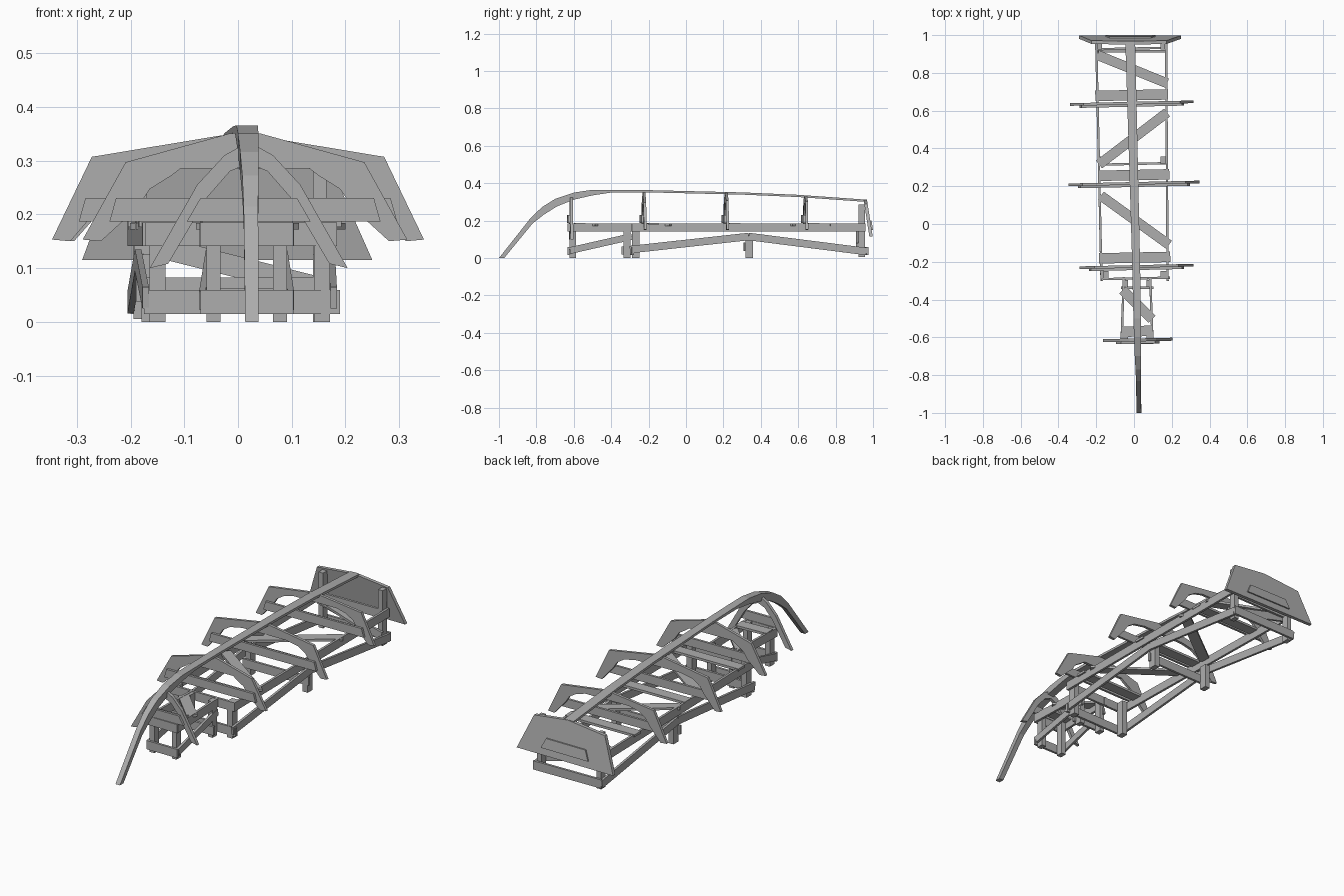
import bpy, bmesh
from mathutils import Vector

wood = bpy.data.materials.new("grey_timber")
wood.diffuse_color = (0.42, 0.42, 0.42, 1)


def finish(bm, name):
    bmesh.ops.recalc_face_normals(bm, faces=bm.faces)
    me = bpy.data.meshes.new(name)
    bm.to_mesh(me)
    bm.free()
    me.materials.append(wood)
    ob = bpy.data.objects.new(name, me)
    bpy.context.collection.objects.link(ob)
    return ob


def beam(name, a, b, width, height):
    """Straight plank from a to b: width is horizontal, height is upright."""
    a, b = Vector(a), Vector(b)
    d = (b - a).normalized()
    side = d.cross(Vector((0, 0, 1)))
    side = Vector((1, 0, 0)) if side.length < 0.2 else side.normalized()
    up = side.cross(d)
    bm = bmesh.new()
    rings = []
    for p in (a, b):
        rings.append([bm.verts.new(p + side * width / 2 * s + up * height / 2 * t)
                      for s, t in ((-1, -1), (1, -1), (1, 1), (-1, 1))])
    bm.faces.new(rings[0])
    bm.faces.new(rings[1])
    for i in range(4):
        j = (i + 1) % 4
        bm.faces.new((rings[0][i], rings[0][j], rings[1][j], rings[1][i]))
    return finish(bm, name)


def slab(name, pts, y, thick, yaw=0.0, lean=0.0):
    """Upright x-z outline given depth along y; lean tips it back at the foot."""
    bm = bmesh.new()
    f = bm.faces.new([bm.verts.new((x, y + yaw * x + lean * (0.31 - z), z)) for x, z in pts])
    r = bmesh.ops.extrude_face_region(bm, geom=[f])
    for v in r["geom"]:
        if isinstance(v, bmesh.types.BMVert):
            v.co.y += thick
    return finish(bm, name)


# Ridge beam: swept section (y, top z, x centre, width, depth)
ridge = [(-1.0, 0.0, 0.026, 0.025, 0.0), (-0.83, 0.215, 0.024, 0.027, 0.03),
         (-0.77, 0.272, 0.023, 0.03, 0.04), (-0.7, 0.316, 0.021, 0.034, 0.04),
         (-0.6, 0.35, 0.019, 0.038, 0.038), (-0.5, 0.365, 0.017, 0.04, 0.03),
         (-0.4, 0.365, 0.015, 0.041, 0.015), (-0.2, 0.363, 0.011, 0.042, 0.012),
         (0.3, 0.351, -0.002, 0.046, 0.012), (0.6, 0.338, -0.01, 0.049, 0.012),
         (0.965, 0.312, -0.02, 0.052, 0.012)]
bm = bmesh.new()
rings = []
for y, z, x, w, d in ridge:
    dy, dz = (0.028, 0.0) if d == 0 else (0.01 if y < -0.65 else 0, d)
    rings.append([bm.verts.new(c) for c in ((x - w / 2, y, z), (x + w / 2, y, z),
                  (x + w / 2, y + dy, z - dz), (x - w / 2, y + dy, z - dz))])
for r0, r1 in zip(rings, rings[1:]):
    for i in range(4):
        j = (i + 1) % 4
        bm.faces.new((r0[i], r0[j], r1[j], r1[i]))
bm.faces.new(rings[0])
bm.faces.new(rings[-1])
finish(bm, "ridge_beam")


# Arched ribs with tie beams: y, centre, foot half, knee half, knee z, apex z
def rib(y, cx, foot, knee, kz, apex):
    outer = [(foot, 0.153), (knee, kz), (0.03, apex)]
    inner = [(0.12, kz - 0.012), (knee - 0.085, kz - 0.025), (knee - 0.045, kz - 0.05),
             (knee - 0.022, kz - 0.085), (foot - 0.034, 0.15)]
    half = outer[::-1] + inner[::-1]
    pts = [(cx + x, z) for x, z in half] + [(cx - x, z) for x, z in half[::-1]]
    slab("rib", pts, y - 0.007, 0.014, 0.022)
    t = foot - 0.05
    slab("rib_tie", [(cx - t, 0.187), (cx + t, 0.187), (cx + t - 0.012, 0.23),
                     (cx - t + 0.012, 0.23)], y - 0.019, 0.012, 0.022)


rib(-0.225, 0.013, 0.302, 0.222, 0.297, 0.35)
rib(0.215, 0.0, 0.346, 0.272, 0.307, 0.347)
rib(0.64, -0.012, 0.327, 0.255, 0.303, 0.333)

# Narrow front rib
half = [(0.0, 0.335), (0.045, 0.31), (0.096, 0.255), (0.184, 0.1),
        (0.15, 0.108), (0.077, 0.232), (0.035, 0.28), (0.0, 0.295)]
for s in (-1, 1):
    slab("front_rib", [(0.02 + s * x, z) for x, z in half], -0.622, 0.016, 0.02)
slab("front_rib_tie", [(-0.095, 0.187), (0.135, 0.187), (0.11, 0.23), (-0.07, 0.23)],
     -0.634, 0.012, 0.02)

# Tilted back board with a shallow raised panel
slab("back_board", [(-0.29, 0.115), (0.25, 0.115), (0.172, 0.29), (-0.015, 0.312),
                    (-0.225, 0.29)], 0.95, 0.018, 0.0, 0.155)
slab("back_panel", [(-0.15, 0.15), (0.115, 0.15), (0.09, 0.2), (-0.13, 0.2)],
     0.966, 0.009, 0.0, 0.155)

# Main base frame, left and right sides
for x0, x1, s in ((-0.172, -0.2, -1), (0.178, 0.17, 1)):
    xm = (x0 + x1) / 2
    beam("upper_rail", (x0, -0.29, 0.163), (x1, 0.96, 0.163), 0.012, 0.044)
    beam("lower_rail", (x0, -0.3, 0.045), (xm, 0.335, 0.115), 0.012, 0.04)
    beam("lower_rail", (xm, 0.335, 0.115), (x1, 0.965, 0.035), 0.012, 0.04)
    beam("base_post", (x0 - s * 0.022, -0.268, 0), (x0 - s * 0.022, -0.268, 0.183), 0.03, 0.04)
    beam("middle_post", (xm - s * 0.02, 0.338, 0), (xm - s * 0.02, 0.338, 0.125), 0.028, 0.04)
    beam("back_post", (x1 - s * 0.018, 0.94, 0.005), (x1 - s * 0.018, 0.94, 0.285), 0.025, 0.035)

# Cross beams of the main frame
for y, l, r, z in ((-0.292, -0.175, 0.19, 0.037), (-0.292, -0.172, 0.18, 0.163),
                   (0.314, -0.19, 0.175, 0.06), (0.962, -0.2, 0.175, 0.037),
                   (0.925, -0.2, 0.17, 0.163)):
    beam("cross_beam", (l, y, z), (r, y + 0.008, z), 0.012, 0.044)
beam("back_brace", (-0.19, 0.915, 0.15), (0.165, 0.915, 0.06), 0.012, 0.04)

# Narrow front frame
for x, s in ((-0.066, -1), (0.098, 1)):
    beam("front_upper_rail", (x, -0.63, 0.163), (x - s * 0.012, -0.28, 0.163), 0.012, 0.044)
    beam("front_side_brace", (x, -0.62, 0.04), (x - s * 0.012, -0.29, 0.115), 0.012, 0.036)
    for y in (-0.605, -0.315):
        beam("front_post", (x - s * 0.02, y, 0), (x - s * 0.02, y, 0.183), 0.026, 0.036)
for y, z in ((-0.628, 0.037), (-0.628, 0.163), (-0.338, 0.04)):
    beam("front_cross_beam", (-0.07, y, z), (0.103, y, z), 0.012, 0.044)

# Flat deck planks beside each rib
for y, l, r in ((-0.572, -0.068, 0.1), (-0.182, -0.185, 0.192),
                (0.255, -0.19, 0.187), (0.678, -0.205, 0.18)):
    beam("deck_plank", (l, y, 0.182), (r, y + 0.008, 0.182), 0.055, 0.012)

# Zigzag diagonal planks
for a, b in (((-0.195, 0.895), (0.175, 0.745)), ((0.175, 0.59), (-0.185, 0.315)),
             ((-0.175, 0.15), (0.185, -0.11)), ((-0.06, -0.35), (0.095, -0.505))):
    beam("diagonal_plank", (*a, 0.178), (*b, 0.178), 0.052, 0.012)
